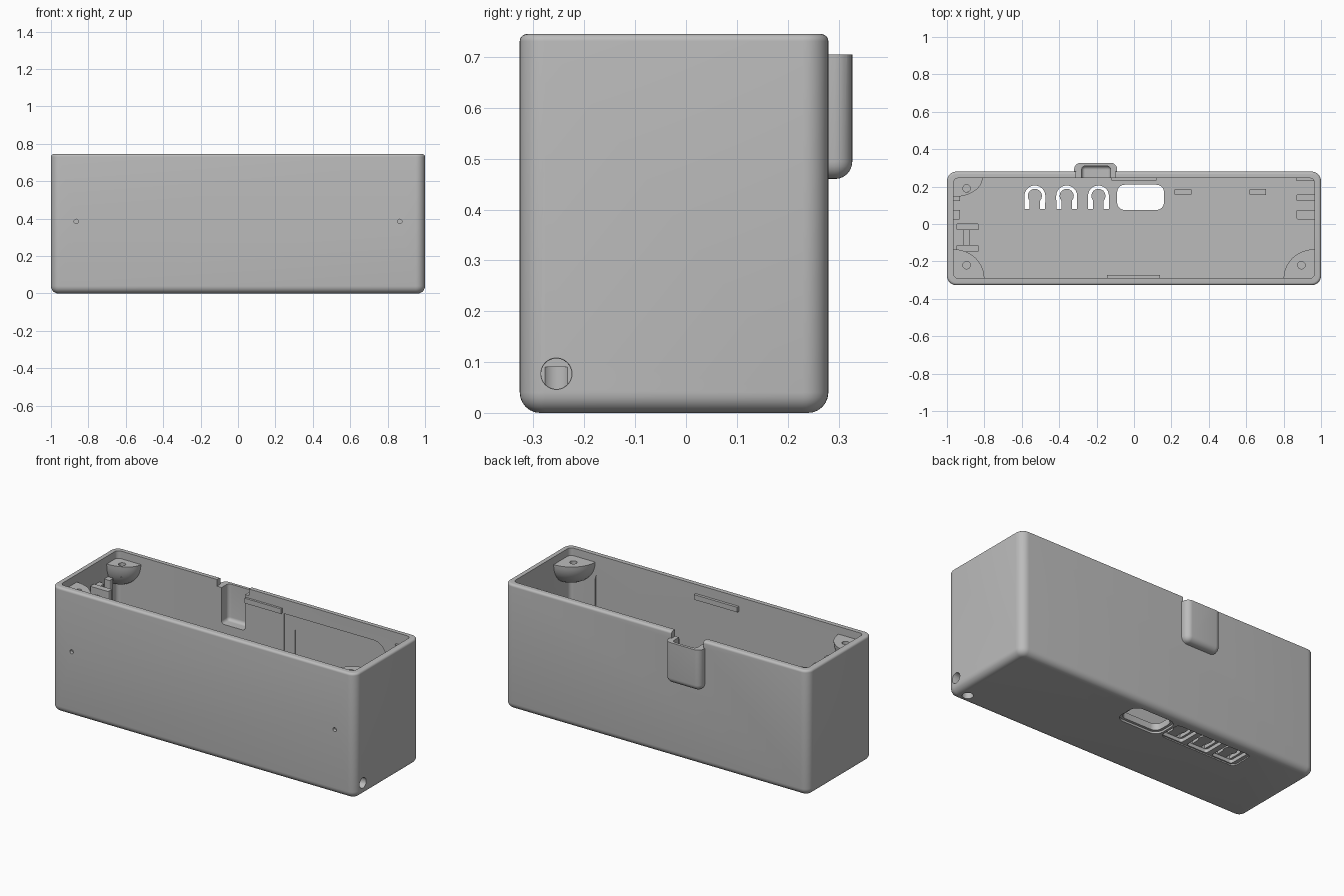
import bpy, bmesh, math
from mathutils import Matrix, Vector

cube = bpy.data.objects.get("Cube")
if cube:
    bpy.data.objects.remove(cube, do_unlink=True)

grey = bpy.data.materials.new("plain grey plastic")
grey.use_nodes = True
grey.diffuse_color = (0.5, 0.5, 0.5, 1)
grey.node_tree.nodes["Principled BSDF"].inputs["Base Color"].default_value = (0.5, 0.5, 0.5, 1)


def finish(name, bm):
    bmesh.ops.recalc_face_normals(bm, faces=bm.faces)
    mesh = bpy.data.meshes.new(name)
    bm.to_mesh(mesh)
    bm.free()
    mesh.materials.append(grey)
    ob = bpy.data.objects.new(name, mesh)
    bpy.context.collection.objects.link(ob)
    return ob


def box(name, x, y, z, side=0, bottom=0, top=0):
    """Box from ranges, with rounded upright, bottom and top edges."""
    bm = bmesh.new()
    bmesh.ops.create_cube(bm, size=1)
    for v in bm.verts:
        v.co = Vector([r[0] if c < 0 else r[1] for c, r in zip(v.co, (x, y, z))])
    if side:
        upright = [e for e in bm.edges if abs(e.verts[0].co.z - e.verts[1].co.z) > 1e-4]
        bmesh.ops.bevel(bm, geom=upright, offset=side, segments=8, profile=0.5, affect='EDGES')
    for height, radius in ((z[0], bottom), (z[1], top)):
        if radius:
            ring = [e for e in bm.edges if all(abs(v.co.z - height) < 1e-5 for v in e.verts)]
            bmesh.ops.bevel(bm, geom=ring, offset=radius, segments=6, profile=0.5, affect='EDGES')
    return finish(name, bm)


def prism(name, points, low, high, upright=False):
    """Extrude an outline along z, or an x-z outline along y."""
    bm = bmesh.new()
    verts = [bm.verts.new((a, low, b) if upright else (a, b, low)) for a, b in points]
    face = bm.faces.new(verts)
    ext = bmesh.ops.extrude_face_region(bm, geom=[face])["geom"]
    shift = (0, high - low, 0) if upright else (0, 0, high - low)
    bmesh.ops.translate(bm, vec=shift, verts=[g for g in ext if isinstance(g, bmesh.types.BMVert)])
    return finish(name, bm)


def cylinder(name, centre, radius, depth, axis='Z', tip=None):
    bm = bmesh.new()
    turn = {'X': Matrix.Rotation(math.pi / 2, 4, 'Y'),
            'Y': Matrix.Rotation(math.pi / 2, 4, 'X'), 'Z': Matrix()}[axis]
    bmesh.ops.create_cone(bm, cap_ends=True, segments=32, radius1=radius,
                          radius2=radius if tip is None else tip, depth=depth,
                          matrix=Matrix.Translation(centre) @ turn)
    return finish(name, bm)


def combine(target, tool, operation='DIFFERENCE'):
    mod = target.modifiers.new("shape", 'BOOLEAN')
    mod.operation, mod.solver, mod.object = operation, 'EXACT', tool
    bpy.context.view_layer.objects.active = target
    bpy.ops.object.modifier_apply(modifier=mod.name)
    bpy.data.objects.remove(tool, do_unlink=True)


def arc(cx, cy, r, start, end, n=12):
    return [(cx + r * math.cos(math.radians(start + (end - start) * i / n)),
             cy + r * math.sin(math.radians(start + (end - start) * i / n))) for i in range(n + 1)]


# Outer shell with the rear clip housing
case = box("case", (-1, 1), (-0.327, 0.28), (0, 0.745), 0.05, 0.04, 0.014)
combine(case, box("housing", (-0.32, -0.09), (0.2, 0.327), (0.46, 0.705), 0.035, 0.034), 'UNION')
combine(case, box("cavity", (-0.965, 0.965), (-0.29, 0.245), (0.05, 0.9), 0.025))

# Rim notch and pocket of the clip housing
combine(case, box("notch", (-0.31, -0.1), (0.2, 0.4), (0.705, 0.9)))
combine(case, box("pocket", (-0.28, -0.125), (0.15, 0.31), (0.49, 0.8), 0.02, 0.019))

# Shallow stepped recesses on the inner walls
frame = [(0.13, 0.1)] + [(0.13, 0.66)] + arc(0.72, 0.58, 0.08, 90, 0) + [(0.8, 0.1)]
combine(case, prism("outer_recess", frame, 0.2, 0.251, True))
window = [(0.2, 0.1)] + [(0.2, 0.58)] + arc(0.68, 0.54, 0.04, 90, 0) + [(0.72, 0.1)]
combine(case, prism("inner_recess", window, 0.2, 0.256, True))
valley = [(-0.8, 0.1), (-0.8, 0.66), (-0.74, 0.65), (0.06, 0.46), (0.18, 0.46), (0.7, 0.63)]
valley += arc(0.76, 0.6, 0.04, 90, 0) + [(0.8, 0.1)]
combine(case, prism("valley_recess", valley, -0.295, -0.2, True))

# Floor compartment and round seats
tray = [(-0.88, -0.24)] + arc(-0.8, -0.04, 0.08, 180, 90) + arc(0.8, -0.04, 0.08, 90, 0) + [(0.88, -0.24)]
combine(case, prism("tray", tray, 0.042, 0.2))
for x, r in ((-0.72, 0.075), (0.46, 0.078), (0.785, 0.058)):
    combine(case, cylinder("seat", (x, 0.13, 0.095), r, 0.1))

# Port opening in the base
combine(case, box("port", (-0.09, 0.16), (0.075, 0.21), (-0.1, 0.2), 0.04))
combine(case, box("port_flare", (-0.105, 0.175), (0.06, 0.225), (-0.1, 0.012), 0.05))

# Three flexible keys in a sunken frame of the base
combine(case, box("key_frame", (-0.62, -0.12), (0.07, 0.215), (-0.1, 0.007), 0.03))
for x in (-0.53, -0.36, -0.19):
    combine(case, box("key_well", (x - 0.068, x + 0.068), (0.078, 0.212), (-0.1, 0.028), 0.015))
    gap = [(x + 0.055, 0.08)] + arc(x, 0.15, 0.056, 0, 180)
    gap += [(x - 0.055, 0.08), (x - 0.028, 0.08)] + arc(x, 0.15, 0.038, 222, -42) + [(x + 0.028, 0.08)]
    combine(case, prism("key_gap", gap, -0.1, 0.2))

# Cord corner: solid block, then a tunnel from the side to the base
combine(case, box("cord_block", (0.84, 0.98), (-0.31, -0.19), (0.03, 0.15)), 'UNION')
combine(case, cylinder("side_hole", (0.97, -0.255, 0.077), 0.03, 0.14, 'X'))
combine(case, cylinder("base_hole", (0.92, -0.255, 0.03), 0.03, 0.12))
combine(case, cylinder("side_flare", (1, -0.255, 0.077), 0.026, 0.02, 'X', 0.036))

# Small dimples on the front
for x in (-0.865, 0.865):
    combine(case, cylinder("dimple", (x, -0.327, 0.385), 0.012, 0.04, 'Y'))

# Domed screw bosses in three corners
for name, cx, cy, rx, ry in (("rear_right_boss", -0.965, 0.245, 0.155, 0.1),
                             ("front_right_boss", -0.965, -0.29, 0.165, 0.155),
                             ("front_left_boss", 0.965, -0.29, 0.165, 0.155)):
    bm = bmesh.new()
    bmesh.ops.create_uvsphere(bm, u_segments=48, v_segments=24, radius=1,
                              matrix=Matrix.Translation((cx, cy, 0.7)) @ Matrix.Diagonal((rx, ry, 0.15, 1)))
    boss = finish(name, bm)
    combine(boss, box("limit", (-0.98, 0.98), (-0.305, 0.26), (0.3, 0.7), 0.04), 'INTERSECT')
    hole = (math.copysign(0.895, cx), 0.19 if cy > 0 else -0.22, 0.7)
    combine(boss, cylinder("screw_hole", hole, 0.02, 0.14))

# Snap bars near the rim
box("rear_snap_bar", (-0.12, 0.12), (0.232, 0.25), (0.66, 0.69))
box("front_snap_bar", (-0.145, 0.14), (-0.295, -0.274), (0.66, 0.69))

# Forked holder and end ribs
for i, y in enumerate((-0.13, -0.015)):
    box(f"holder_arm_{i + 1}", (-0.95, -0.83), (y - 0.018, y + 0.018), (0.045, 0.64), 0.008)
box("holder_back", (-0.915, -0.88), (-0.14, -0.01), (0.045, 0.6))
for i, (y, w) in enumerate(((0.14, 0.018), (0.05, 0.025))):
    box(f"right_rib_{i + 1}", (-0.975, -0.93), (y - w, y + w), (0.045, 0.62), 0.005)
    box(f"left_rib_{i + 1}", (0.87, 0.975), (y - w, y + w), (0.045, 0.62), 0.005)
box("left_stop", (0.87, 0.975), (0.23, 0.25), (0.5, 0.68))

# Locating pegs on the floor
for i, x in enumerate((0.262, 0.662)):
    box(f"locating_peg_{i + 1}", (x - 0.045, x + 0.045), (0.155, 0.187), (0.045, 0.12), 0.006)

# Smooth curved areas, keep crisp edges
bpy.ops.object.select_all(action='DESELECT')
for ob in bpy.context.collection.objects:
    if ob.type == 'MESH' and grey.name in ob.data.materials:
        ob.select_set(True)
        bpy.context.view_layer.objects.active = ob
bpy.ops.object.shade_smooth_by_angle(angle=math.radians(30))
